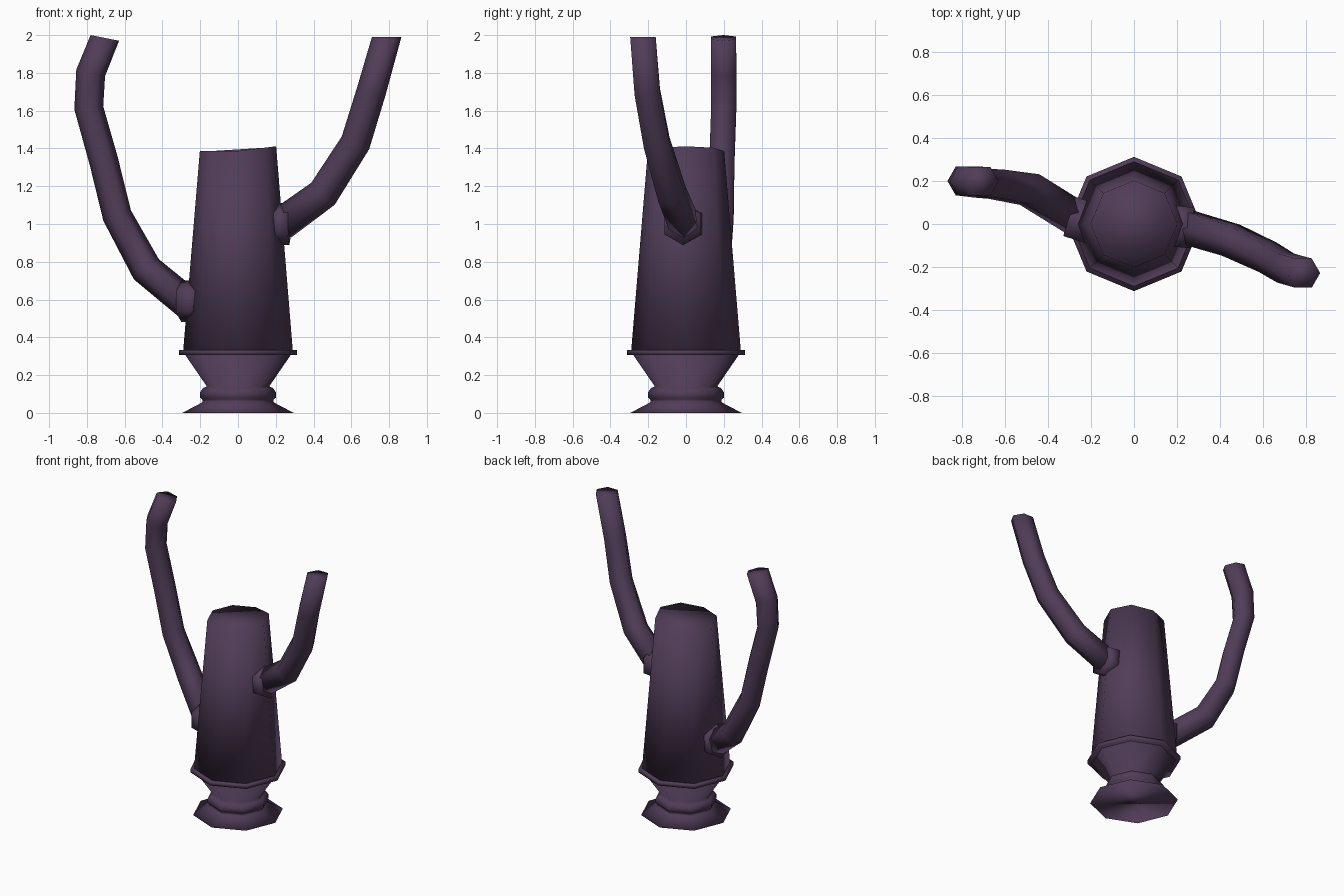
import bpy, math
from mathutils import Vector

if "Cube" in bpy.data.objects:
    bpy.data.objects.remove(bpy.data.objects["Cube"])

mat = bpy.data.materials.new("dark_plum")
mat.diffuse_color = (0.081, 0.046, 0.097, 1)
mat.use_nodes = True
mat.node_tree.nodes["Principled BSDF"].inputs["Base Color"].default_value = mat.diffuse_color


def make(name, rings):
    """Skin a stack of rings, cap both ends, shade smooth."""
    n = len(rings[0])
    verts = [v for r in rings for v in r]
    faces = [tuple(range(n))[::-1],
             tuple(range((len(rings) - 1) * n, len(rings) * n))]
    for i in range(len(rings) - 1):
        for k in range(n):
            a, b = i * n + k, i * n + (k + 1) % n
            faces.append((a, b, b + n, a + n))
    me = bpy.data.meshes.new(name)
    me.from_pydata(verts, [], faces)
    me.materials.append(mat)
    me.polygons.foreach_set("use_smooth", [True] * len(me.polygons))
    ob = bpy.data.objects.new(name, me)
    bpy.context.collection.objects.link(ob)
    return ob


def lathe(name, profile, n=8):
    return make(name, [[Vector((r * math.cos(k * math.tau / n),
                                r * math.sin(k * math.tau / n), z))
                        for k in range(n)] for r, z in profile])


def tube(name, path, radii, end_dir=None, n=6):
    """Six-sided tube with corners in its bending plane and flats to the sides."""
    pts = [Vector(p) for p in path]
    rings = []
    for i, p in enumerate(pts):
        a = (p - pts[i - 1]).normalized() if i else None
        b = (pts[i + 1] - p).normalized() if i < len(pts) - 1 else None
        t = ((a or b) + (b or a)).normalized()
        if b is None and end_dir:
            t = Vector(end_dir).normalized()
        u = Vector((0, 1, 0))
        u = (u - t * u.dot(t)).normalized()
        v = t.cross(u)
        rings.append([p + radii[i] * (v * -math.cos(k * math.tau / n) + u * math.sin(k * math.tau / n))
                      for k in range(n)])
    ob = make(name, rings)
    return ob


# turned foot
lathe("pedestal", [(0.295, 0), (0.19, 0.055), (0.187, 0.07), (0.2, 0.08), (0.2, 0.11),
                   (0.185, 0.132), (0.165, 0.14), (0.285, 0.315)])
# thin ledge
lathe("ledge", [(0.312, 0.307), (0.312, 0.334)])
# tapered trunk with a slightly raised right rim
trunk = lathe("trunk", [(0.29, 0.33), (0.202, 1.386)])
for v in trunk.data.vertices:
    if v.co.z > 1:
        v.co.z += 0.025 * max(0, v.co.x / 0.2)

# left arm and its collar
tube("left_collar", [(-0.19, 0.0, 0.59), (-0.30, 0.035, 0.59)], [0.11] * 2)
tube("left_arm", [(-0.26, 0.02, 0.575), (-0.485, 0.16, 0.76), (-0.64, 0.185, 1.045),
                  (-0.71, 0.19, 1.33), (-0.79, 0.2, 1.615), (-0.78, 0.2, 1.80),
                  (-0.705, 0.198, 1.985)], [0.085, 0.085, 0.078, 0.077, 0.077, 0.078, 0.077],
     end_dir=(0.2, 0, 1))

# right arm and its collar
tube("right_collar", [(0.17, -0.008, 1.0), (0.272, -0.018, 1.0)], [0.11] * 2)
tube("right_arm", [(0.23, -0.01, 1.0), (0.45, -0.075, 1.16), (0.622, -0.155, 1.43),
                   (0.705, -0.205, 1.70), (0.787, -0.228, 1.99)],
     [0.088, 0.085, 0.08, 0.078, 0.078], end_dir=(0, 0, 1))

# outward normals everywhere
import bmesh
for ob in bpy.data.objects:
    bm = bmesh.new()
    bm.from_mesh(ob.data)
    bmesh.ops.recalc_face_normals(bm, faces=bm.faces)
    bm.to_mesh(ob.data)
    bm.free()
